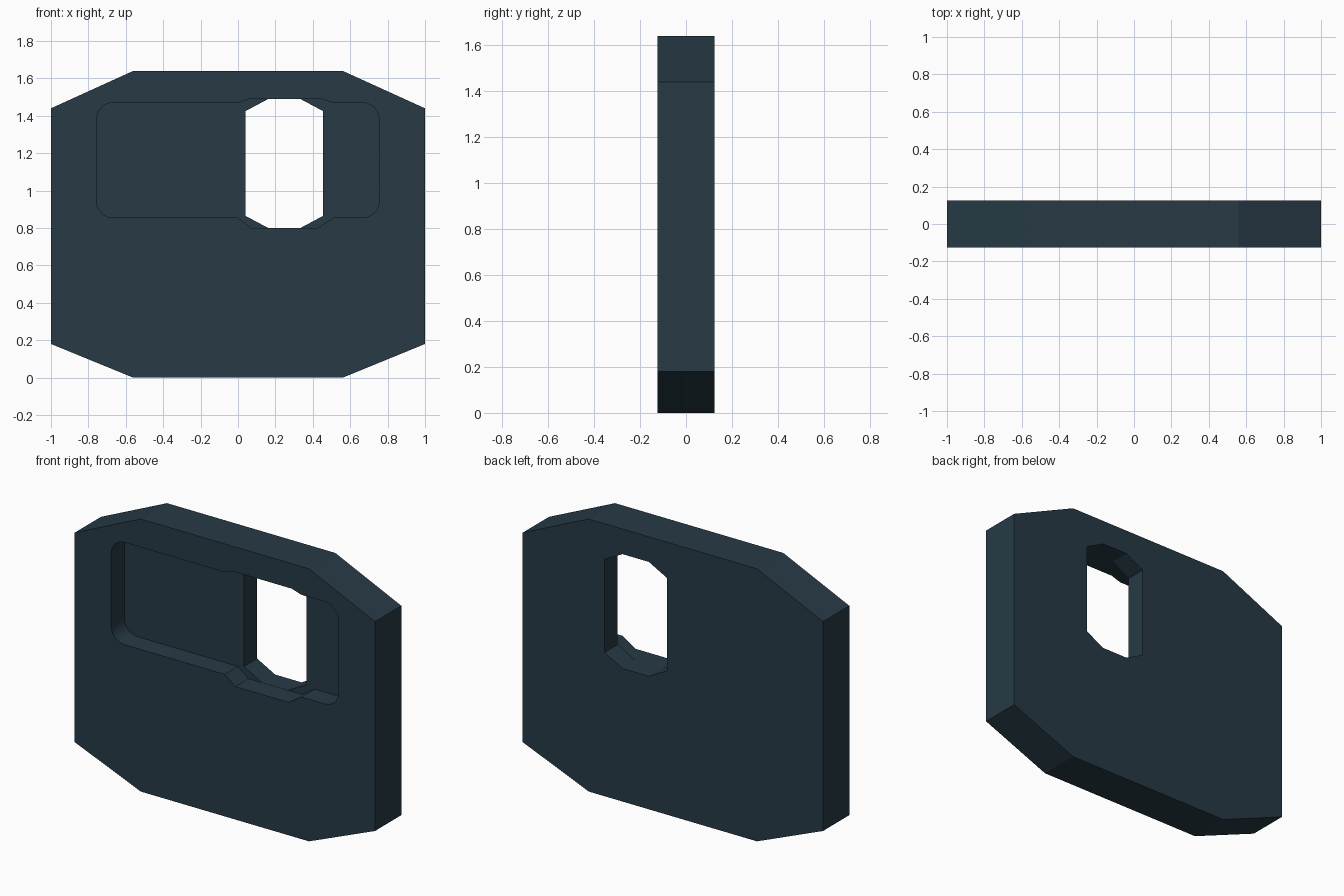
import bpy, bmesh, math

if "Cube" in bpy.data.objects:
    bpy.data.objects.remove(bpy.data.objects["Cube"])


def prism(name, outline, y0, y1):
    """Extrude an x-z outline from y0 to y1."""
    bm = bmesh.new()
    face = bm.faces.new([bm.verts.new((x, y0, z)) for x, z in outline])
    ext = bmesh.ops.extrude_face_region(bm, geom=[face])
    verts = [v for v in ext["geom"] if isinstance(v, bmesh.types.BMVert)]
    bmesh.ops.translate(bm, verts=verts, vec=(0, y1 - y0, 0))
    bmesh.ops.recalc_face_normals(bm, faces=bm.faces)
    mesh = bpy.data.meshes.new(name)
    bm.to_mesh(mesh)
    bm.free()
    obj = bpy.data.objects.new(name, mesh)
    bpy.context.collection.objects.link(obj)
    return obj


def arc(cx, cz, r, start, steps=6):
    """Quarter-circle corner, counter-clockwise from start degrees."""
    return [(cx + r * math.cos(a), cz + r * math.sin(a))
            for a in (math.radians(start + 90 * i / steps) for i in range(steps + 1))]


def cut(target, cutter):
    cutter.hide_render = True
    mod = target.modifiers.new("cut", 'BOOLEAN')
    mod.operation = 'DIFFERENCE'
    mod.solver = 'EXACT'
    mod.object = cutter
    bpy.context.view_layer.objects.active = target
    bpy.ops.object.modifier_apply(modifier=mod.name)
    bpy.data.objects.remove(cutter)


# Plate with clipped corners
half = [(0.56, 0), (1, 0.18), (1, 1.44), (0.56, 1.64)]
plate = prism("plate", half + [(-x, z) for x, z in reversed(half)], -0.125, 0.125)

# Front recess: rounded rectangle, bulging slightly around the opening
L, R, B, T, r = -0.757, 0.755, 0.855, 1.47, 0.09
recess = (arc(L + r, B + r, r, 180)
          + [(0.0, B), (0.07, 0.80), (0.425, 0.80), (0.51, B)]
          + arc(R - r, B + r, r, 270) + arc(R - r, T - r, r, 0)
          + [(0.51, T), (0.445, 1.49), (0.06, 1.49), (0.0, T)]
          + arc(L + r, T - r, r, 90))
cut(plate, prism("recess_cutter", recess, -0.3, 0.0))

# Eight-sided opening through the recess floor
opening = [(0.16, 0.801), (0.335, 0.801), (0.455, 0.865), (0.455, 1.425),
           (0.335, 1.489), (0.16, 1.489), (0.04, 1.425), (0.04, 0.865)]
cut(plate, prism("opening_cutter", opening, -0.05, 0.3))

# Dark slate finish, smooth only on the rounded recess corners
slate = bpy.data.materials.new("dark_slate")
slate.diffuse_color = (0.02, 0.042, 0.06, 1)
slate.use_nodes = True
slate.node_tree.nodes["Principled BSDF"].inputs["Base Color"].default_value = slate.diffuse_color
plate.data.materials.clear()
plate.data.materials.append(slate)
plate.select_set(True)
bpy.context.view_layer.objects.active = plate
bpy.ops.object.shade_smooth_by_angle(angle=math.radians(20))
